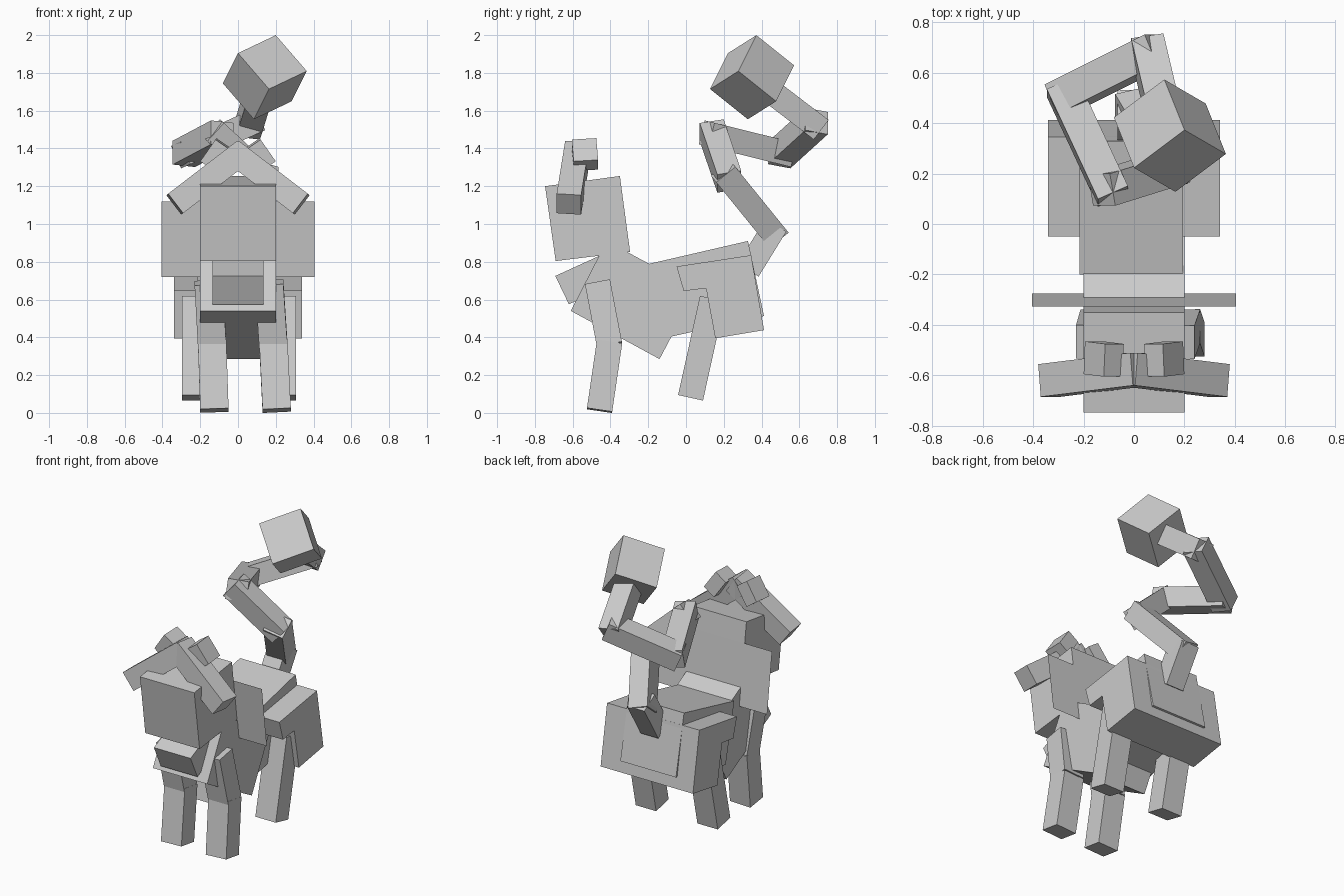
import bpy
from mathutils import Vector, Matrix

if "Cube" in bpy.data.objects:
    bpy.data.objects.remove(bpy.data.objects["Cube"])


def mesh_object(name, verts, faces):
    me = bpy.data.meshes.new(name)
    me.from_pydata(verts, [], faces)
    me.update()
    ob = bpy.data.objects.new(name, me)
    bpy.context.collection.objects.link(ob)
    return ob


def prism(name, profile, x0, x1):
    """Extrude a side profile of (y, z) points, counter-clockwise seen from +x."""
    n = len(profile)
    verts = [(x, y, z) for x in (x0, x1) for y, z in profile]
    faces = [tuple(reversed(range(n))), tuple(range(n, 2 * n))]
    faces += [(i, (i + 1) % n, n + (i + 1) % n, n + i) for i in range(n)]
    return mesh_object(name, verts, faces)


def block(name, centre, ex, ey, ez):
    """Box from a centre and three full edge vectors."""
    c, ex, ey, ez = map(Vector, (centre, ex, ey, ez))
    verts = [c + ex * i + ey * j + ez * k
             for k in (-.5, .5) for j in (-.5, .5) for i in (-.5, .5)]
    faces = [(0, 2, 3, 1), (4, 5, 7, 6), (0, 1, 5, 4), (2, 6, 7, 3), (0, 4, 6, 2), (1, 3, 7, 5)]
    return mesh_object(name, verts, faces)


def bar(name, a, b, wide, deep, side=(1, 0, 0), over=0.0):
    """Box running from a to b; over lengthens both ends so joints overlap."""
    a, b = Vector(a), Vector(b)
    d = (b - a).normalized()
    s = Vector(side)
    s = (s - d * s.dot(d)).normalized()
    t = d.cross(s)
    return block(name, (a + b) / 2, s * wide, t * deep, d * ((b - a).length + 2 * over))


# trunk
prism("chest", [(-.61, .54), (-.14, .285), (.055, .655), (-.42, .91)], -.2, .2)
prism("rump", [(-.11, .397), (.413, .513), (.328, .91), (-.201, .788)], -.215, .195)
prism("hips", [(.155, .395), (.413, .438), (.345, .835), (-.05, .775), (-.012, .645), (.106, .66)],
      -.34, .34)

# head, snout and the thin mane sheet behind the head
prism("head", [(-.69, .804), (-.296, .852), (-.35, 1.254), (-.746, 1.2)], -.2, .2)
prism("snout", [(-.62, .575), (-.37, .69), (-.44, .84), (-.692, .725)], -.135, .135)
mesh_object("mane", [(-.405, -.275, .72), (.405, -.275, .72), (.405, -.327, 1.12), (-.405, -.327, 1.12)],
            [(0, 1, 2, 3)])

# horns leaning together over the head, with short tips
for side, s in (("left", -1), ("right", 1)):
    bar(side + "_horn", (.335 * s, -.62, 1.105), (-.03 * s, -.575, 1.385), .13, .13, (0, 1, 0))
    bar(side + "_horn_tip", (.16 * s, -.53, 1.31), (.08 * s, -.54, 1.425), .13, .09, (0, 1, 0))

# front legs (slightly sideways leaning) and hind legs
for side, top, knee, foot in (("left", -.155, -.137, -.125), ("right", .165, .187, .205)):
    bar(side + "_front_upper_leg", (top, -.468, .69), (knee, -.405, .36), .15, .135)
    bar(side + "_front_lower_leg", (knee, -.405, .375), (foot, -.458, .013), .15, .135)
for side, x in (("left", -.222), ("right", .232)):
    bar(side + "_hind_leg", (x, .14, .605), (x, .024, .08), .15, .135)

# winding tail
path = [(0, .35, .79), (0, .455, .96), (.14, .22, 1.25), (-.1, .145, 1.47),
        (-.27, .51, 1.38), (.06, .675, 1.53), (.125, .4, 1.74)]
for i in range(6):
    bar(f"tail_segment_{i + 1}", path[i], path[i + 1], .13, .13,
        (0, 1, 0) if i in (2, 4) else (1, 0, 0), .04)

# tilted cube at the tail end
block("tail_tip", (.142, .35, 1.777), (.2, .15, .095), (-.164, .095, .19), (-.08, .2, -.16))

# make all box normals face outward
import bmesh
for ob in bpy.context.collection.objects:
    bm = bmesh.new()
    bm.from_mesh(ob.data)
    bmesh.ops.recalc_face_normals(bm, faces=bm.faces)
    bm.to_mesh(ob.data)
    bm.free()
